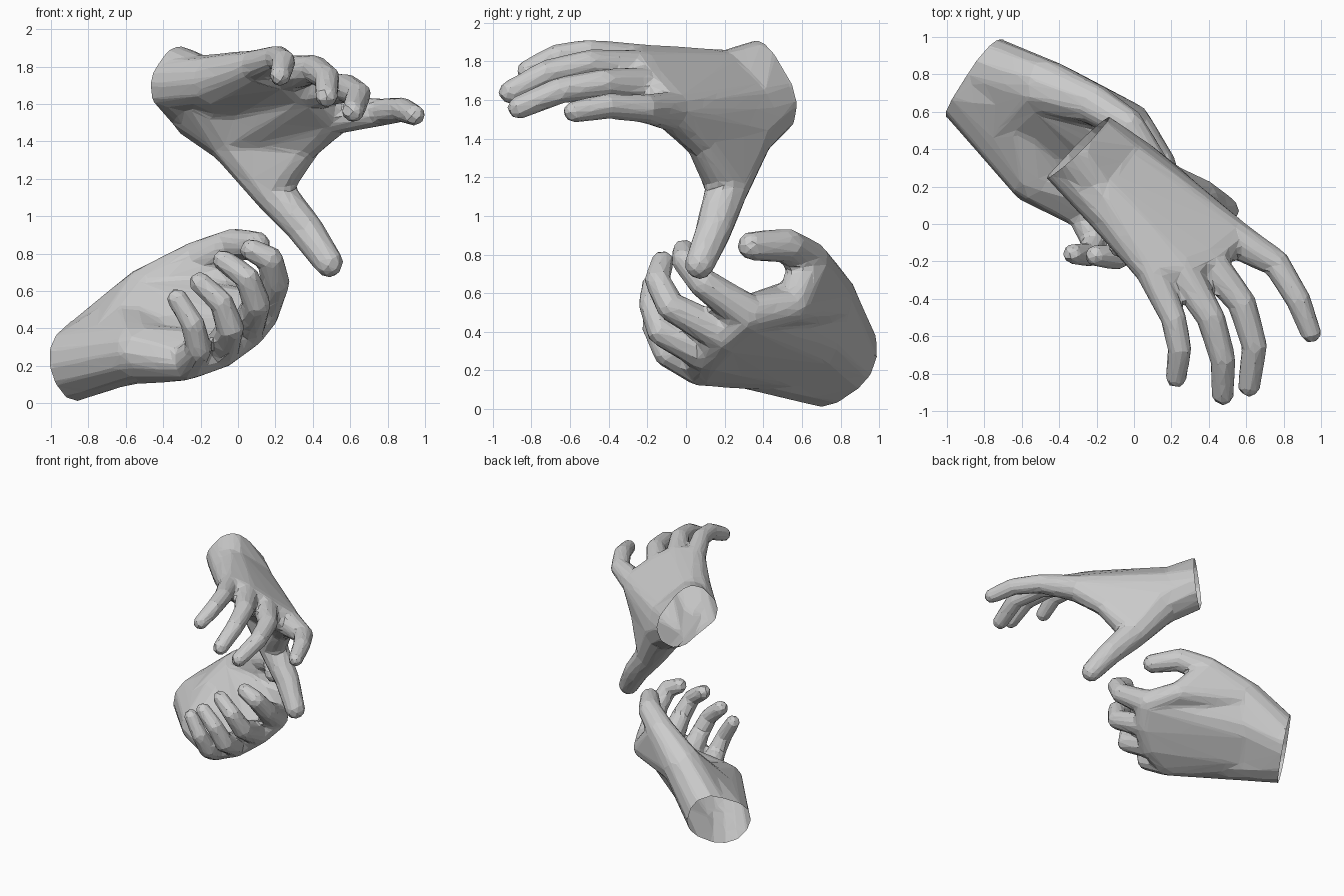
import bpy, bmesh
from mathutils import Vector

if "Cube" in bpy.data.objects:
    bpy.data.objects.remove(bpy.data.objects["Cube"])


def add_hull(bm, balls):
    """Convex skin stretched round a few balls (x, y, z, radius)."""
    part = bmesh.new()
    for x, y, z, r in balls:
        tmp = bmesh.new()
        bmesh.ops.create_icosphere(tmp, subdivisions=2, radius=r)
        for v in tmp.verts:
            part.verts.new(v.co + Vector((x, y, z)))
        tmp.free()
    res = bmesh.ops.convex_hull(part, input=part.verts[:])
    junk = [g for g in set(res["geom_interior"] + res["geom_unused"])
            if isinstance(g, bmesh.types.BMVert) and g.is_valid]
    bmesh.ops.delete(part, geom=junk, context='VERTS')
    me = bpy.data.meshes.new("tmp")
    part.to_mesh(me)
    part.free()
    bm.from_mesh(me)
    bpy.data.meshes.remove(me)


def make_hand(name, wrist, carpus, heel, web, thumb, fingers, cut_co, axis, faces):
    bm = bmesh.new()
    axis = Vector(axis).normalized()
    # forearm stub, trimmed later
    back = [(*(Vector(b[:3]) - axis * 0.15), b[3]) for b in wrist]
    add_hull(bm, wrist + back)
    add_hull(bm, wrist + carpus)
    # palm: a fan of hulls from carpus to neighbouring knuckles
    k = [f[0] for f in fingers]
    for a, b in zip(k, k[1:]):
        add_hull(bm, carpus + [a, b])
    add_hull(bm, [wrist[0], carpus[0], heel])
    add_hull(bm, carpus + [heel, k[3]])
    add_hull(bm, [carpus[0], heel, k[2], k[3]])
    # ball of the thumb and the web to the index knuckle
    add_hull(bm, [wrist[1]] + carpus + [thumb[0]])
    add_hull(bm, carpus + [thumb[0], k[0]])
    add_hull(bm, [carpus[1], thumb[0], k[0], k[1]])
    add_hull(bm, [thumb[0], thumb[1], web])
    add_hull(bm, [thumb[0], web, k[0]])
    # fingers and thumb
    for chain in fingers + [thumb]:
        for a, b in zip(chain, chain[1:]):
            add_hull(bm, [a, b])
    me = bpy.data.meshes.new(name)
    bm.to_mesh(me)
    bm.free()
    ob = bpy.data.objects.new(name, me)
    bpy.context.collection.objects.link(ob)
    # fuse into one skin, soften, then reduce to low-poly facets
    m = ob.modifiers.new("fuse", 'REMESH')
    m.mode, m.voxel_size = 'VOXEL', 0.014
    m = ob.modifiers.new("soften", 'SMOOTH')
    m.factor, m.iterations = 0.5, 10
    dg = bpy.context.evaluated_depsgraph_get()
    n = sum(len(p.vertices) - 2 for p in ob.evaluated_get(dg).data.polygons)
    m = ob.modifiers.new("facets", 'DECIMATE')
    m.ratio = faces / max(n, faces)
    dg = bpy.context.evaluated_depsgraph_get()
    new = bpy.data.meshes.new_from_object(ob.evaluated_get(dg))
    ob.modifiers.clear()
    # open wrist cut
    bm = bmesh.new()
    bm.from_mesh(new)
    bmesh.ops.bisect_plane(bm, geom=bm.verts[:] + bm.edges[:] + bm.faces[:],
                           plane_co=cut_co, plane_no=axis, clear_inner=True)
    for f in bm.faces:
        f.smooth = False
    bm.to_mesh(new)
    bm.free()
    ob.data = new
    return ob


# Upper hand: fingers reaching forward, thumb pointing down
make_hand(
    "upper_hand",
    wrist=[(-0.35, 0.34, 1.70, 0.155), (-0.24, 0.45, 1.59, 0.165),
           (-0.33, 0.38, 1.765, 0.15)],
    carpus=[(-0.20, 0.21, 1.72, 0.14), (-0.08, 0.33, 1.56, 0.16)],
    heel=(-0.12, 0.07, 1.72, 0.14),
    web=(0.36, 0.08, 1.38, 0.085),
    thumb=[(-0.02, 0.30, 1.44, 0.165), (0.17, 0.215, 1.15, 0.115),
           (0.36, 0.145, 0.93, 0.097), (0.485, 0.07, 0.75, 0.08)],
    fingers=[
        [(0.52, -0.07, 1.54, 0.105), (0.76, -0.21, 1.555, 0.076),
         (0.875, -0.40, 1.57, 0.068), (0.945, -0.58, 1.54, 0.058)],
        [(0.39, -0.19, 1.67, 0.10), (0.575, -0.42, 1.685, 0.078),
         (0.645, -0.65, 1.65, 0.070), (0.615, -0.865, 1.56, 0.062)],
        [(0.25, -0.24, 1.76, 0.10), (0.41, -0.50, 1.785, 0.078),
         (0.475, -0.72, 1.74, 0.070), (0.475, -0.91, 1.64, 0.062)],
        [(0.09, -0.24, 1.80, 0.09), (0.21, -0.50, 1.845, 0.070),
         (0.245, -0.67, 1.825, 0.066), (0.225, -0.82, 1.75, 0.058)],
    ],
    cut_co=(-0.29, 0.41, 1.69), axis=(0.68, -0.73, -0.09), faces=1700)

# Lower hand: cupped, palm inward, fingers curled up
make_hand(
    "lower_hand",
    wrist=[(-0.88, 0.72, 0.20, 0.195), (-0.81, 0.83, 0.27, 0.19)],
    carpus=[(-0.68, 0.51, 0.265, 0.175), (-0.58, 0.68, 0.40, 0.19)],
    heel=(-0.53, 0.26, 0.27, 0.155),
    web=(0.0, 0.55, 0.53, 0.09),
    thumb=[(-0.49, 0.73, 0.57, 0.16), (-0.22, 0.64, 0.76, 0.11),
           (-0.03, 0.525, 0.845, 0.092), (0.10, 0.34, 0.845, 0.076)],
    fingers=[
        [(0.12, 0.32, 0.49, 0.105), (0.20, 0.09, 0.65, 0.080),
         (0.17, -0.005, 0.77, 0.072), (0.07, -0.01, 0.82, 0.062)],
        [(0.04, 0.20, 0.38, 0.10), (0.10, -0.08, 0.53, 0.077),
         (0.05, -0.15, 0.67, 0.068), (-0.08, -0.12, 0.765, 0.060)],
        [(-0.09, 0.11, 0.285, 0.10), (-0.04, -0.13, 0.40, 0.075),
         (-0.09, -0.18, 0.54, 0.067), (-0.205, -0.17, 0.645, 0.060)],
        [(-0.27, 0.07, 0.22, 0.10), (-0.21, -0.10, 0.29, 0.072),
         (-0.24, -0.165, 0.42, 0.064), (-0.325, -0.16, 0.56, 0.057)],
    ],
    cut_co=(-0.85, 0.78, 0.22), axis=(0.79, -0.61, 0.2), faces=1700)
